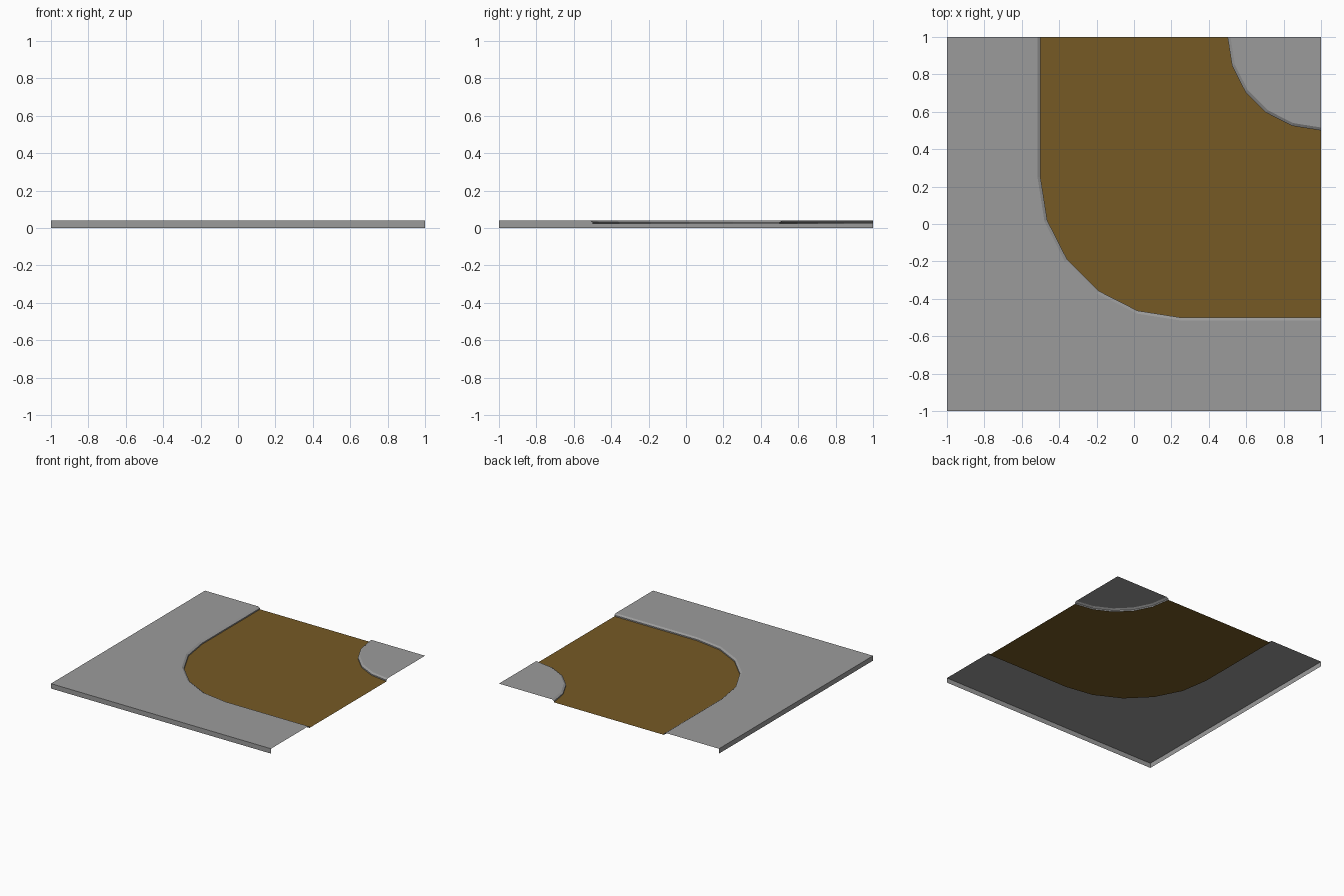
import bpy, bmesh, math
from mathutils import Vector

if "Cube" in bpy.data.objects:
    bpy.data.objects.remove(bpy.data.objects["Cube"])

TOP, LIP, ROAD = 0.04, 0.03, 0.02   # pavement, kerb lip and road heights
BEVEL = 0.016                       # width of the kerb chamfer
UP = Vector((0, 0, 1))
MIDDLE = Vector((0.25, 0.25, 0.5))  # a point over the road, for facing kerbs


def material(name, colour):
    m = bpy.data.materials.new(name)
    m.diffuse_color = (*colour, 1)
    m.use_nodes = True
    m.node_tree.nodes["Principled BSDF"].inputs["Base Color"].default_value = m.diffuse_color
    return m


grey = material("pavement_grey", (0.33, 0.33, 0.33))
brown = material("dirt_brown", (0.180, 0.101, 0.018))


def arc(centre, radius):
    """Quarter arc of five flat segments, from the -x side to the -y side."""
    return [(centre - radius * math.cos(math.radians(18 * i)),
             centre - radius * math.sin(math.radians(18 * i))) for i in range(6)]


def outer_line(d):
    return [(-0.5 - d, 1)] + arc(0.25, 0.75 + d) + [(1, -0.5 - d)]


def corner_line(d):
    return arc(1, 0.5 - d)


def add_face(bm, points, facing):
    f = bm.faces.new([bm.verts.new(p) for p in points])
    f.normal_update()
    if f.normal.dot(facing) < 0:
        f.normal_flip()


def sheet(bm, outline, z):
    add_face(bm, [(x, y, z) for x, y in outline], UP)


def kerb(bm, line):
    """Chamfer and short upright between pavement and road."""
    rows = [(line(BEVEL), TOP), (line(0), LIP), (line(0), ROAD)]
    for (a, za), (b, zb) in zip(rows, rows[1:]):
        for i in range(len(a) - 1):
            quad = [(*a[i], za), (*a[i + 1], za), (*b[i + 1], zb), (*b[i], zb)]
            add_face(bm, quad, MIDDLE - Vector(quad[0]))


def finish(bm, name, mat):
    bmesh.ops.remove_doubles(bm, verts=bm.verts, dist=1e-5)
    mesh = bpy.data.meshes.new(name)
    bm.to_mesh(mesh)
    bm.free()
    mesh.materials.append(mat)
    bpy.context.collection.objects.link(bpy.data.objects.new(name, mesh))


# Outer pavement: L-shaped top, kerb, and side walls on the left and front only
bm = bmesh.new()
sheet(bm, outer_line(BEVEL) + [(1, -1), (-1, -1), (-1, 1)], TOP)
kerb(bm, outer_line)
for a, b, facing in [((-1, 1), (-1, -1), (-1, 0, 0)), ((-1, -1), (1, -1), (0, -1, 0))]:
    add_face(bm, [(*a, 0), (*b, 0), (*b, TOP), (*a, TOP)], Vector(facing))
finish(bm, "outer_pavement", grey)

# Inner corner pavement
bm = bmesh.new()
sheet(bm, corner_line(BEVEL) + [(1, 1)], TOP)
kerb(bm, corner_line)
finish(bm, "corner_pavement", grey)

# Curved dirt road between the kerbs
bm = bmesh.new()
sheet(bm, outer_line(0) + corner_line(0)[::-1], ROAD)
finish(bm, "dirt_road", brown)
